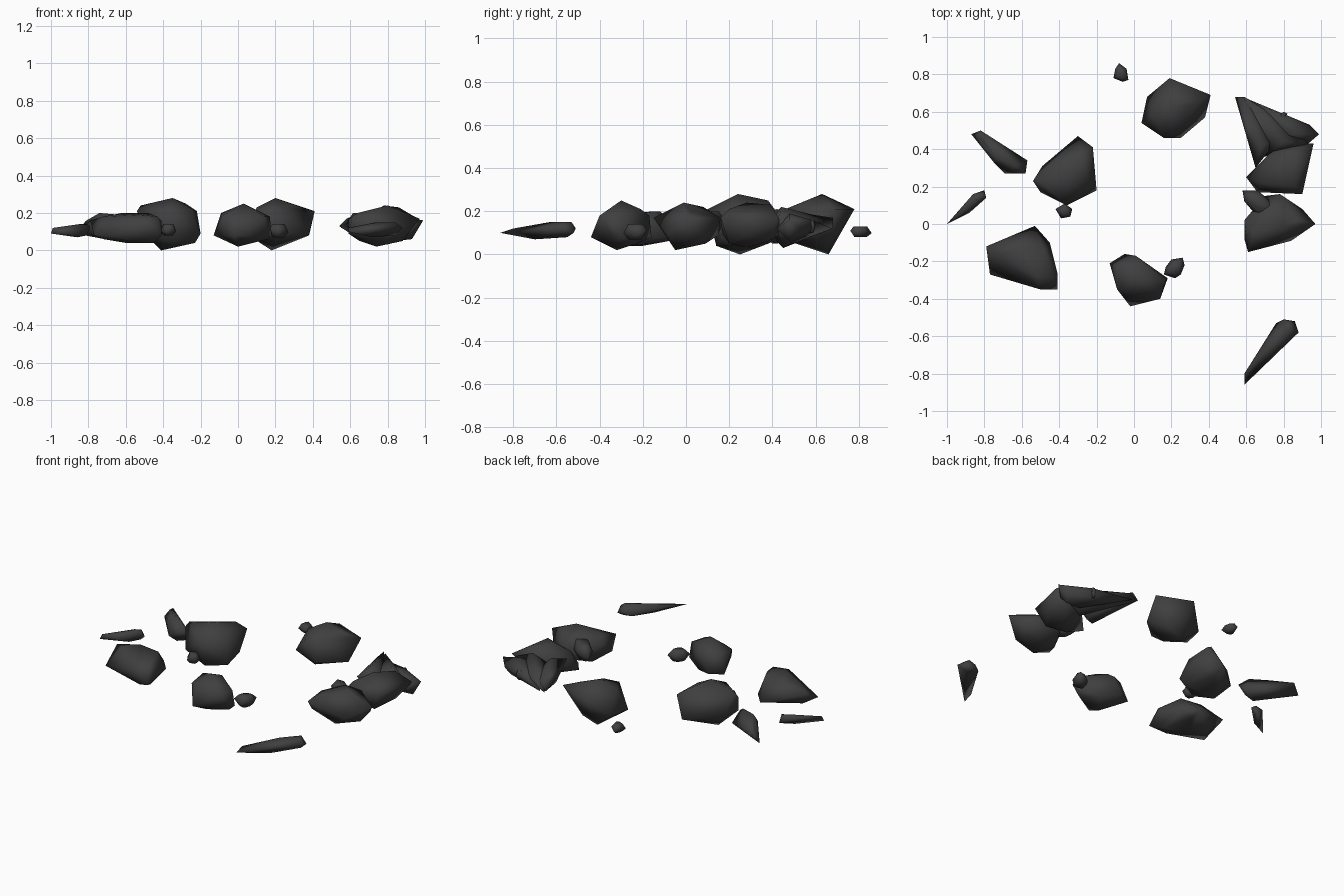
import bpy, bmesh, math

old_cube = bpy.data.objects.get("Cube")
if old_cube:
    bpy.data.objects.remove(old_cube, do_unlink=True)

stone = bpy.data.materials.new("charcoal stone")
stone.use_nodes = True
stone_colour = (0.05, 0.05, 0.05, 1)
stone.diffuse_color = stone_colour
stone.node_tree.nodes["Principled BSDF"].inputs["Base Color"].default_value = stone_colour

UNIT = 0.01  # all rock measurements are in hundredths


def rock(name, outline, girdle, spread, crown, keel):
    """Faceted stone: the hull of a zigzag girdle, its crown points and its keel points."""
    points = []
    for index, (x, y) in enumerate(outline):
        rise = spread if index % 2 else -spread
        points.append((x, y, girdle + rise))
    points += crown + keel

    bm = bmesh.new()
    for point in points:
        bm.verts.new([value * UNIT for value in point])
    hull = bmesh.ops.convex_hull(bm, input=bm.verts[:])
    spare = {item for key in ("geom_interior", "geom_unused") for item in hull[key]
             if isinstance(item, bmesh.types.BMVert)}
    bmesh.ops.delete(bm, geom=list(spare), context='VERTS')
    bmesh.ops.recalc_face_normals(bm, faces=bm.faces[:])

    mesh = bpy.data.meshes.new(name)
    bm.to_mesh(mesh)
    bm.free()
    mesh.materials.append(stone)
    stone_object = bpy.data.objects.new(name, mesh)
    bpy.context.collection.objects.link(stone_object)

    # Soft shading across all but the sharpest edges
    bpy.ops.object.select_all(action='DESELECT')
    stone_object.select_set(True)
    bpy.context.view_layer.objects.active = stone_object
    bpy.ops.object.shade_smooth_by_angle(angle=math.radians(100))


def pebble(name, outline, low, high):
    """Small stone whose crown and keel are shrunken copies of its outline."""
    cx = sum(p[0] for p in outline) / len(outline)
    cy = sum(p[1] for p in outline) / len(outline)

    def ring(height, shrink):
        return [(cx + (x - cx) * shrink, cy + (y - cy) * shrink, height)
                for x, y in outline]

    rock(name, outline, (low + high) / 2, (high - low) / 8,
         ring(high, 0.6), ring(low, 0.55))


# Large boulders
rock("back_boulder",
     [(7, 68), (19, 78), (38, 57), (41, 69), (25, 46), (16, 46), (4, 54)],
     15, 6, [(20, 63, 28), (10, 58, 23), (31, 64, 24), (24, 51, 23)],
     [(18, 66, 0), (38, 60, 8), (8, 57, 8), (20, 51, 5), (28, 67, 4)])
rock("middle_boulder",
     [(-30, 47), (-22, 41), (-20, 18), (-36, 10), (-50, 17), (-54, 23), (-49, 31)],
     15, 6, [(-35, 24, 28), (-28, 38, 25), (-52, 24, 24), (-38, 14, 21), (-24, 22, 22)],
     [(-41, 25, 0), (-23, 22, 4), (-30, 38, 5), (-34, 14, 4), (-24, 36, 7)])
rock("left_boulder",
     [(-53, -1), (-79, -12), (-77, -27), (-50, -35), (-41, -35), (-41, -26), (-45, -10)],
     12, 4, [(-62, -12, 20), (-48, -14, 20), (-43, -29, 18), (-72, -17, 18), (-52, -28, 19)],
     [(-60, -20, 4), (-45, -26, 4), (-72, -18, 6), (-52, -9, 6), (-50, -30, 4)])
rock("front_boulder",
     [(-5, -16), (1, -17), (18, -29), (14, -40), (-2, -44), (-9, -35), (-13, -21)],
     13, 5, [(3, -30, 25), (-9, -23, 20), (17, -30, 18), (10, -36, 19), (-4, -36, 19),
             (3, -21, 21)],
     [(0, -32, 2), (16, -32, 6), (-7, -25, 6), (7, -23, 5), (2, -39, 6)])

# Right-hand pile
rock("pile_front_boulder",
     [(59, -8), (61, -15), (84, -9), (97, 0), (90, 8), (78, 16), (70, 15), (59, 2)],
     13, 4, [(80, -1, 24), (64, -5, 20), (72, 8, 22), (88, 2, 20)],
     [(74, -5, 2), (88, 1, 5), (65, 4, 5), (80, 9, 5)])
rock("pile_middle_boulder",
     [(60, 25), (73, 38), (82, 43), (96, 43), (90, 28), (90, 16), (66, 17)],
     13, 4, [(78, 28, 24), (86, 39, 23), (86, 20, 21), (68, 22, 18)],
     [(78, 28, 3), (88, 38, 6), (70, 21, 6), (85, 20, 5)])
pebble("pile_wedge_stone",
       [(58, 18), (66, 18), (77, 9), (74, 4), (66, 4), (59, 12)], 10, 20)

# Overlapping splinters that fan out from the back corner of the pile
rock("splinter_inner", [(54, 68), (58, 68), (76, 44), (65, 30), (62, 41)],
     15, 2, [(68, 42, 21)], [(66, 40, 5), (72, 42, 5)])
rock("splinter_middle", [(55, 68), (59, 68), (86, 51), (93, 43), (70, 36)],
     14, 2, [(80, 44, 22)], [(80, 45, 3)])
rock("splinter_outer", [(58, 68), (80, 58), (94, 53), (99, 48), (92, 42), (74, 46)],
     14, 2, [(86, 48, 19)], [(84, 49, 5), (93, 48, 6)])
pebble("splinter_chip", [(76, 56), (80, 60), (82, 59), (80, 55)], 10, 16)

# Long slivers
rock("left_sliver",
     [(-87, 48), (-82, 50), (-57, 34), (-58, 27), (-69, 27), (-75, 33)],
     12, 3, [(-74, 36, 20), (-63, 31, 19), (-81, 45, 16)],
     [(-66, 31, 5), (-78, 42, 8), (-60, 31, 7)])
rock("far_left_sliver",
     [(-100, 0), (-86, 16), (-80, 18), (-79, 14), (-88, 6)],
     11, 2, [(-85, 13, 14), (-99, 1, 12), (-81, 16, 14)],
     [(-86, 10, 7), (-81, 15, 8)])
rock("front_sliver",
     [(59, -86), (59, -80), (76, -53), (80, -51), (86, -52), (88, -58), (82, -61)],
     11, 1, [(74, -63, 15), (83, -53, 15), (84, -57, 15)],
     [(72, -70, 7), (80, -58, 8), (84, -55, 8)])

# Loose pebbles
pebble("back_pebble",
       [(-8, 86), (-4, 83), (-3, 77), (-6, 76), (-11, 78), (-10, 83)], 8, 13)
pebble("front_pebble",
       [(20, -19), (26, -18), (27, -22), (25, -27), (22, -29), (16, -27), (17, -23)], 7, 14)
pebble("middle_pebble",
       [(-42, 8), (-37, 11), (-33, 8), (-34, 4), (-39, 3)], 8, 14)
